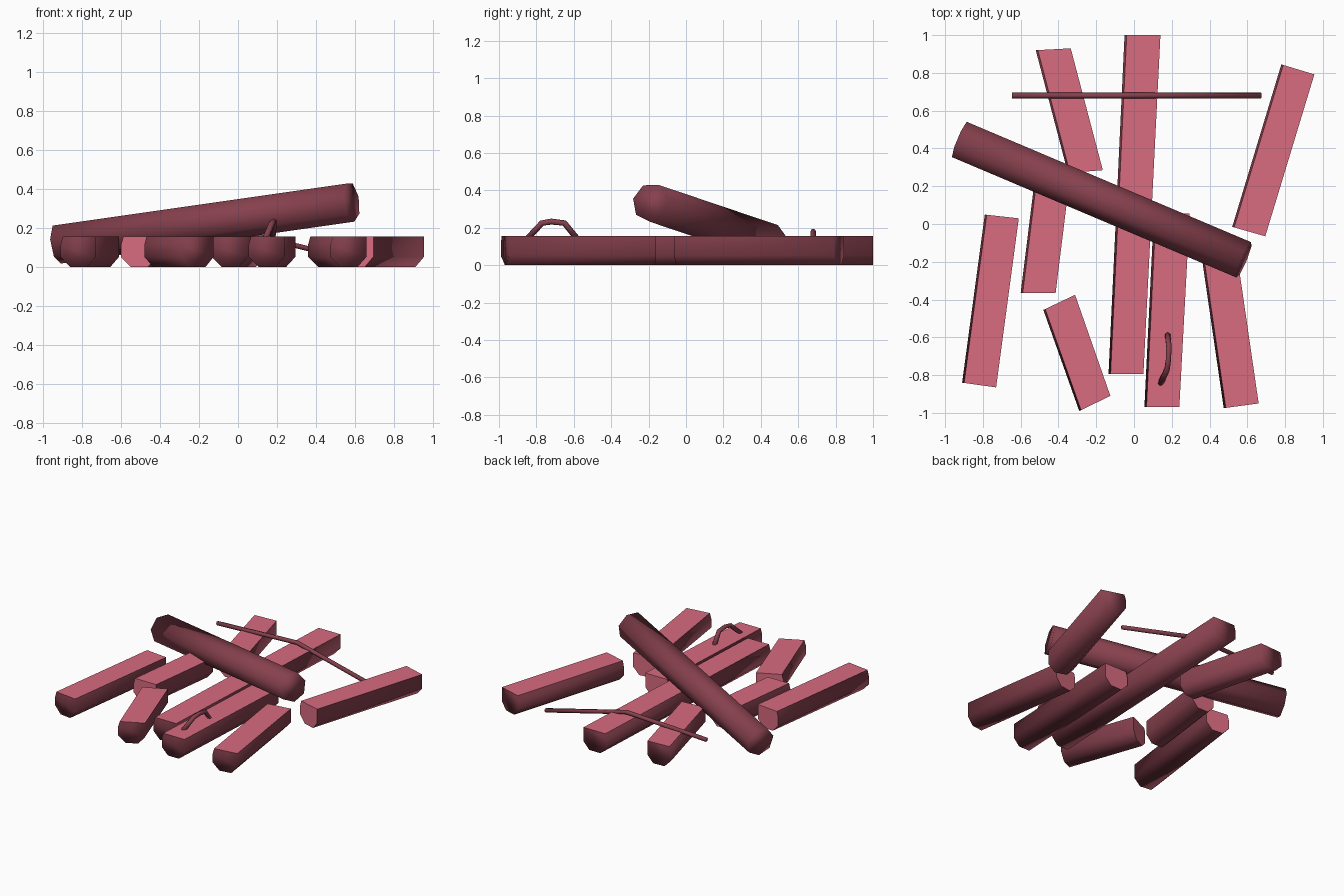
import bpy, bmesh, math
from mathutils import Vector

if "Cube" in bpy.data.objects:
    bpy.data.objects.remove(bpy.data.objects["Cube"])


def material(name, rgb):
    m = bpy.data.materials.new(name)
    m.diffuse_color = (*rgb, 1)
    m.use_nodes = True
    m.node_tree.nodes["Principled BSDF"].inputs["Base Color"].default_value = m.diffuse_color
    return m


BARK = material("bark", (0.24, 0.052, 0.075))
WOOD = material("cut_wood", (0.69, 0.147, 0.216))


def loft(name, rings, wood_faces=()):
    """Skin equal-sized rings; wood_faces may hold 'start', 'end' or side indices."""
    bm = bmesh.new()
    vs = [[bm.verts.new(p) for p in r] for r in rings]
    n = len(vs[0])
    faces = {"start": [bm.faces.new(vs[0])], "end": [bm.faces.new(vs[-1])]}
    for i in range(n):
        j = (i + 1) % n
        faces[i] = [bm.faces.new((a[i], a[j], b[j], b[i]))
                    for a, b in zip(vs, vs[1:])]
    for key, group in faces.items():
        for f in group:
            # bark is smooth, cut wood is flat
            f.material_index = int(key in wood_faces)
            f.smooth = key not in wood_faces
    bmesh.ops.recalc_face_normals(bm, faces=bm.faces[:])
    me = bpy.data.meshes.new(name)
    bm.to_mesh(me)
    bm.free()
    me.materials.append(BARK)
    me.materials.append(WOOD)
    ob = bpy.data.objects.new(name, me)
    bpy.context.collection.objects.link(ob)
    return ob


def tube(name, pts, radius, sides, turn=0.0):
    """Round bar along a path of points."""
    pts = [Vector(p) for p in pts]
    rings = []
    for i, p in enumerate(pts):
        d = (pts[min(i + 1, len(pts) - 1)] - pts[max(i - 1, 0)]).normalized()
        ref = Vector((0, 0, 1)) if abs(d.x) > 0.6 else Vector((1, 0, 0))
        u = d.cross(ref).normalized()
        v = u.cross(d)
        angles = [turn + math.tau * k / sides for k in range(sides)]
        rings.append([p + radius * (math.cos(a) * u + math.sin(a) * v) for a in angles])
    return loft(name, rings)


# Split log section: (fraction across, height); side 0 is the flat cut top
SECTION = [(0.06, 0.155), (1, 0.155), (1, 0.052), (0.75, 0),
           (0.27, 0), (0, 0.05), (0, 0.115)]


def split_log(name, back, back_w, front, front_w, cut):
    """back/front are left-hand corners, *_w the vector across each end."""
    rings = [[(c[0] + w[0] * u, c[1] + w[1] * u, z) for u, z in SECTION]
             for c, w in ((back, back_w), (front, front_w))]
    return loft(name, rings, {0, *cut})


# Split logs lying on the ground
LOGS = [
    ((-0.79, 0.05), (0.18, -0.02), (-0.91, -0.84), (0.18, -0.025), ["start"]),
    ((-0.53, 0.20), (0.185, 0), (-0.60, -0.365), (0.185, 0), ["start", "end"]),
    ((-0.52, 0.92), (0.185, 0.01), (-0.35, 0.27), (0.185, 0.015), ["end"]),
    ((-0.05, 1.0), (0.19, 0), (-0.135, -0.795), (0.185, 0), []),
    ((0.105, 0.055), (0.19, 0), (0.055, -0.97), (0.185, 0), ["start"]),
    ((0.36, -0.185), (0.185, 0.025), (0.475, -0.975), (0.185, 0.025), ["start"]),
    ((0.78, 0.845), (0.175, -0.053), (0.52, -0.015), (0.175, -0.05), ["end"]),
    ((-0.48, -0.455), (0.168, 0.08), (-0.29, -0.99), (0.165, 0.08), ["start"]),
]
for k, spec in enumerate(LOGS):
    split_log(f"split_log_{k + 1}", *spec)

# Whole log leaning across the pile
tube("whole_log", [(-0.922, 0.447, 0.12), (0.583, -0.19, 0.335)], 0.104, 7, 0.2)

# Bent twig draped over the back
tube("bent_twig", [(-0.645, 0.68, 0.15), (0.01, 0.68, 0.18), (0.673, 0.68, 0.016)], 0.015, 6)

# Small arched twig standing on one split log
tube("arched_twig", [(0.14, -0.845, 0.145), (0.175, -0.77, 0.225), (0.182, -0.72, 0.233),
                     (0.185, -0.65, 0.225), (0.178, -0.585, 0.145)], 0.016, 6)
